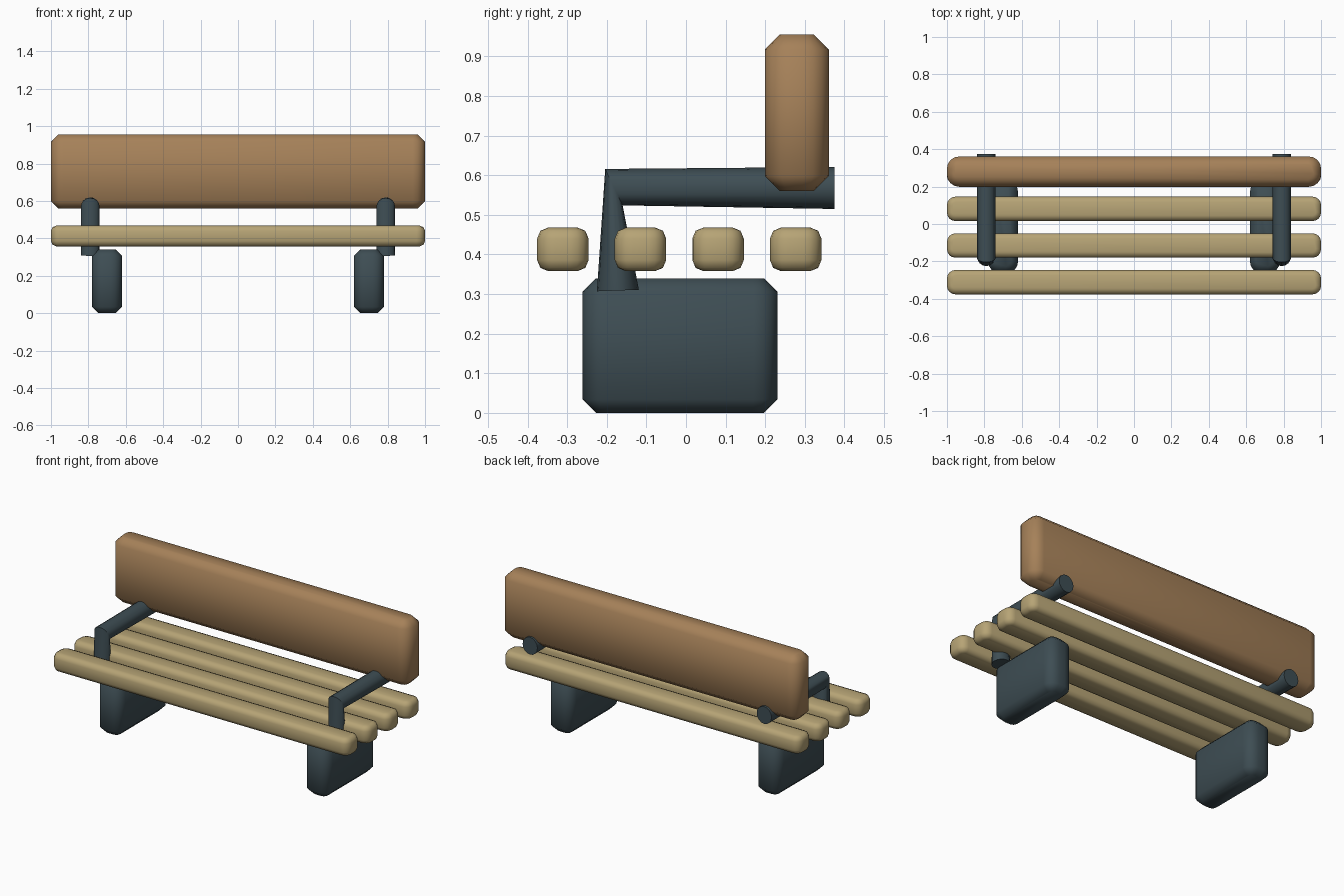
import bpy, bmesh, math
from mathutils import Vector

cube = bpy.data.objects.get("Cube")
if cube:
    bpy.data.objects.remove(cube, do_unlink=True)


def material(name, rgb):
    m = bpy.data.materials.new(name)
    m.use_nodes = True
    m.diffuse_color = (*rgb, 1)
    bsdf = m.node_tree.nodes["Principled BSDF"]
    bsdf.inputs["Base Color"].default_value = (*rgb, 1)
    bsdf.inputs["Roughness"].default_value = 0.8
    return m


brown = material("brown wood", (0.38, 0.22, 0.10))
tan = material("tan wood", (0.47, 0.37, 0.18))
iron = material("dark slate metal", (0.048, 0.075, 0.088))


def finish(name, bm, mat, angle):
    bmesh.ops.recalc_face_normals(bm, faces=bm.faces)
    mesh = bpy.data.meshes.new(name)
    bm.to_mesh(mesh)
    bm.free()
    mesh.materials.append(mat)
    obj = bpy.data.objects.new(name, mesh)
    bpy.context.collection.objects.link(obj)
    bpy.ops.object.select_all(action="DESELECT")
    obj.select_set(True)
    bpy.context.view_layer.objects.active = obj
    bpy.ops.object.shade_smooth_by_angle(angle=math.radians(angle))
    return obj


def rounded_block(name, centre, size, radius, chamfer, segments, mat):
    """Block with rounded upright corners and bevelled top and bottom rims."""
    bm = bmesh.new()
    bmesh.ops.create_cube(bm, size=1)
    bmesh.ops.scale(bm, vec=size, verts=bm.verts)
    upright = [e for e in bm.edges
               if abs(e.verts[0].co.z - e.verts[1].co.z) > 1e-4]
    bmesh.ops.bevel(bm, geom=upright, offset=radius, segments=4,
                    profile=0.5, affect="EDGES")
    rims = [e for e in bm.edges
            if abs(e.verts[0].co.z - e.verts[1].co.z) < 1e-4]
    bmesh.ops.bevel(bm, geom=rims, offset=chamfer, segments=segments,
                    profile=0.5, affect="EDGES")
    bmesh.ops.translate(bm, vec=centre, verts=bm.verts)
    return finish(name, bm, mat, 50)


def armrest(name, x, sides=16):
    """Bent tube: upright post, elbow, then a rail running to the back."""
    stations = [  # ring centre and its half axis across the tube
        (Vector((x, -0.172, 0.309)), Vector((0, 0.053, 0.002))),
        (Vector((x, -0.182, 0.570)), Vector((0, 0.022, -0.046))),
        (Vector((x, 0.375, 0.568)), Vector((0, 0.0, -0.053))),
    ]
    bm = bmesh.new()
    rings = []
    for centre, axis in stations:
        ring = []
        for i in range(sides):
            a = 2 * math.pi * i / sides
            across = Vector((0.05 * math.sin(a), 0, 0))
            ring.append(bm.verts.new(centre + axis * math.cos(a) + across))
        rings.append(ring)
    for low, high in zip(rings, rings[1:]):
        for i in range(sides):
            j = (i + 1) % sides
            bm.faces.new((low[i], low[j], high[j], high[i]))
    bm.faces.new(rings[0])
    bm.faces.new(rings[-1])
    return finish(name, bm, iron, 40)


# Backrest board
rounded_block("backrest", (0, 0.28, 0.758), (2, 0.162, 0.395),
              0.065, 0.038, 1, brown)

# Seat slats
for n in range(4):
    rounded_block(f"seat_slat_{n + 1}", (0, -0.311 + 0.196 * n, 0.413),
                  (2, 0.13, 0.11), 0.045, 0.028, 2, tan)

# Legs and armrests on both sides
for side, s in (("left", 1), ("right", -1)):
    rounded_block(f"{side}_leg", (0.7 * s, -0.015, 0.17),
                  (0.16, 0.492, 0.34), 0.06, 0.034, 1, iron)
    armrest(f"{side}_armrest", 0.79 * s)
